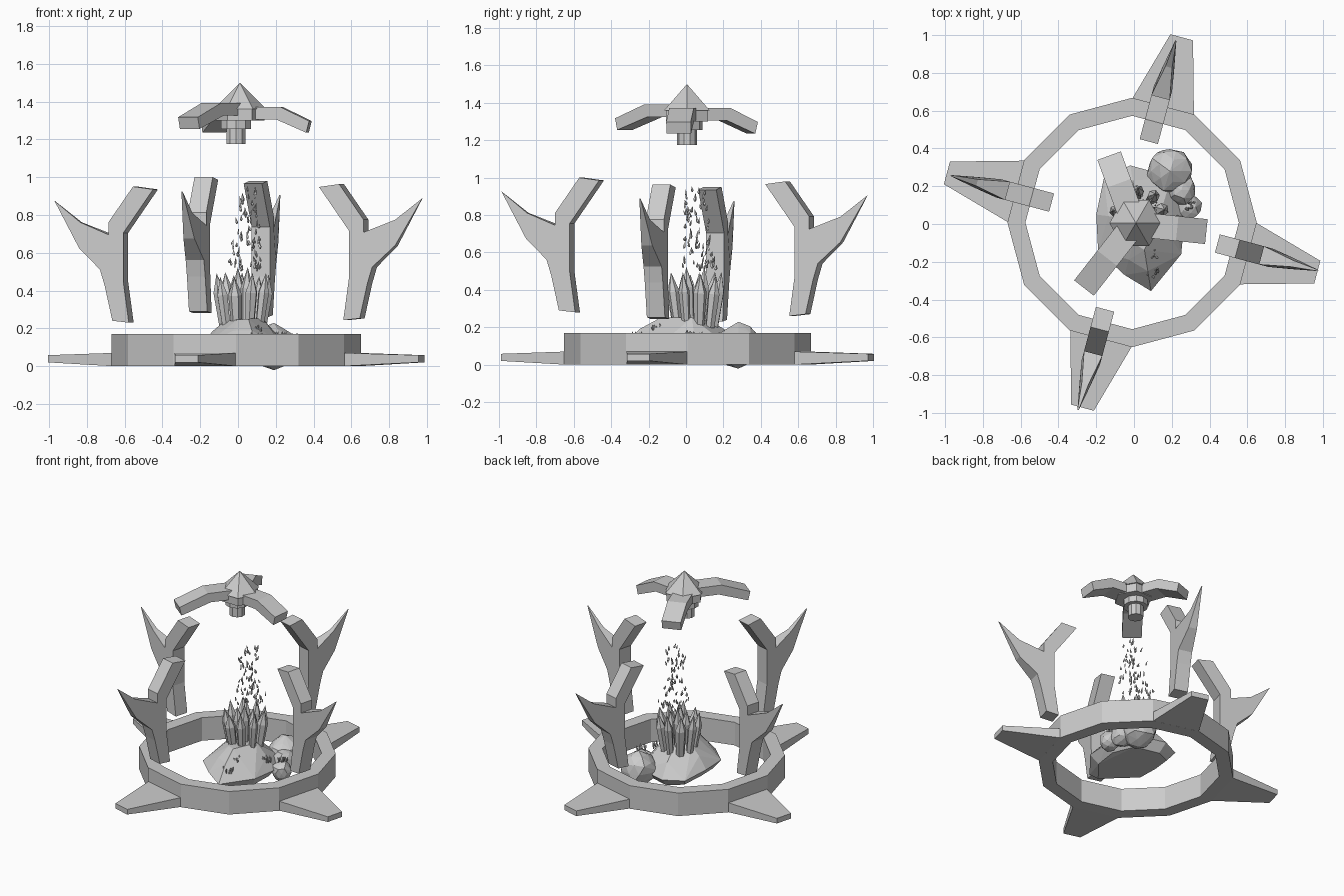
import bpy, bmesh, random
from math import radians, cos, sin, pi
from mathutils import Vector, Matrix

if "Cube" in bpy.data.objects:
    bpy.data.objects.remove(bpy.data.objects["Cube"])

random.seed(4)


def finish(name, bm):
    bmesh.ops.recalc_face_normals(bm, faces=bm.faces)
    me = bpy.data.meshes.new(name)
    bm.to_mesh(me)
    bm.free()
    ob = bpy.data.objects.new(name, me)
    bpy.context.collection.objects.link(ob)
    return ob


def profile_solid(name, pts, place):
    """Side profile of (radius, z, half thickness) given depth across the plane."""
    bm = bmesh.new()
    left = [bm.verts.new((r, -t, z)) for r, z, t in pts]
    right = [bm.verts.new((r, t, z)) for r, z, t in pts]
    bm.faces.new(left)
    bm.faces.new(right[::-1])
    for i in range(len(pts)):
        j = (i + 1) % len(pts)
        bm.faces.new((left[i], right[i], right[j], left[j]))
    bm.transform(place)
    return finish(name, bm)


def shard(bm, base, tip, r, sides=6, waist=0.65, foot=0.75):
    """Pointed crystal: narrow foot, wide waist, sharp tip."""
    base, tip = Vector(base), Vector(tip)
    axis = tip - base
    rot = axis.to_track_quat('Z', 'Y').to_matrix().to_4x4()
    spin = random.random() * pi
    rings = []
    for f, k in ((0, foot), (waist, 1.0)):
        rings.append([bm.verts.new(base + rot @ Vector((
            r * k * cos(spin + 2 * pi * i / sides),
            r * k * sin(spin + 2 * pi * i / sides), axis.length * f)))
            for i in range(sides)])
    top = bm.verts.new(tip)
    bm.faces.new(rings[0][::-1])
    for i in range(sides):
        j = (i + 1) % sides
        bm.faces.new((rings[0][i], rings[0][j], rings[1][j], rings[1][i]))
        bm.faces.new((rings[1][i], rings[1][j], top))


def hull(name, points):
    bm = bmesh.new()
    for p in points:
        bm.verts.new(p)
    res = bmesh.ops.convex_hull(bm, input=bm.verts)
    bmesh.ops.delete(bm, geom=[v for v in bm.verts if not v.link_faces], context='VERTS')
    return finish(name, bm)


def cylinder(name, x, y, z0, z1, r0, r1, sides, spin=0):
    bm = bmesh.new()
    bmesh.ops.create_cone(bm, cap_ends=True, segments=sides, radius1=r0, radius2=r1, depth=z1 - z0,
                          matrix=Matrix.Translation((x, y, (z0 + z1) / 2)) @ Matrix.Rotation(spin, 4, 'Z'))
    return finish(name, bm)


def turn(angle, x=0, y=0, z=0):
    return Matrix.Translation((x, y, z)) @ Matrix.Rotation(radians(angle), 4, 'Z')


# Twelve-sided base ring
CX, CY = -0.01, 0.008
bm = bmesh.new()
loops = [[bm.verts.new((CX + r * cos(i * pi / 6), CY + r * sin(i * pi / 6), z)) for i in range(12)]
         for r, z in ((0.66, 0), (0.66, 0.17), (0.565, 0.17), (0.565, 0))]
for a in range(4):
    for i in range(12):
        b, j = (a + 1) % 4, (i + 1) % 12
        bm.faces.new((loops[a][i], loops[a][j], loops[b][j], loops[b][i]))
finish("base_ring", bm)

# Tapered feet on four ring edges
for n, ang in enumerate((75, 165, 255, 345)):
    foot = [(0.63, 0.0, 0.17), (1.015, 0.02, 0.062), (1.015, 0.058, 0.062), (0.63, 0.07, 0.17)]
    profile_solid(f"foot_{n + 1}", foot, turn(ang, CX, CY))

# Floating forked pillars
pillar = [(0.59, 0.235, .05), (0.68, 0.245, .05), (0.722, 0.43, .05), (0.748, 0.516, .05),
          (0.868, 0.63, .03), (1.01, 0.88, .003), (0.865, 0.766, .018), (0.70, 0.70, .05),
          (0.70, 0.768, .05), (0.567, 0.955, .05), (0.457, 0.94, .05), (0.62, 0.71, .05), (0.62, 0.45, .05)]
for n, (ang, x, y, z) in enumerate(((75, -.04, -.005, .025), (165, 0.005, -.005, -.005),
                                    (255, -.035, -.01, .045), (345, 0, .015, .008))):
    profile_solid(f"pillar_{n + 1}", pillar, turn(ang, x, y, z))

# Crown: pointed hub, stem and three drooping arms
cylinder("crown_hub", 0.01, 0.005, 1.30, 1.37, 0.13, 0.13, 6, pi / 2)
cylinder("crown_point", 0.01, 0.005, 1.36, 1.50, 0.14, 0, 6, pi / 2)
cylinder("crown_disc", -0.01, 0.005, 1.255, 1.305, 0.083, 0.083, 10)
cylinder("crown_stem", -0.01, 0.005, 1.175, 1.26, 0.053, 0.053, 10)
for n, (ang, ln, dz) in enumerate(((-6, .385, 0), (110, .385, 0), (232, .43, .02))):
    arm = [(0.0, 1.305, .066), (0.21, 1.305, .066), (ln - .015, 1.235, .066),
           (ln, 1.297, .066), (0.23, 1.372, .066), (0.0, 1.372, .066)]
    profile_solid(f"crown_arm_{n + 1}", arm, turn(ang, 0, 0, dz))

# Main rock mound: footprint shrunk upward
outline = [(.09, -.355), (.25, -.16), (.27, .05), (.2, .25), (-.02, .31), (-.16, .24), (-.2, .05), (-.19, -.14), (-.05, -.27)]
mound = []
for k, z in ((0.8, 0.03), (1.0, 0.09), (0.72, 0.18), (0.42, 0.24)):
    for x, y in outline[::(1 if z < .15 else 2)]:
        mound.append((0.03 + (x - 0.03) * k, 0.02 + (y - 0.02) * k, z + random.uniform(-.015, .015)))
hull("rock_mound", mound)

# Side boulders
for n, (x, y, z, r) in enumerate(((.19, .28, .10, .125), (.29, .09, .07, .07), (.25, .18, .09, .085))):
    bm = bmesh.new()
    bmesh.ops.create_icosphere(bm, subdivisions=2, radius=r)
    pts = [v.co * random.uniform(.88, 1.06) + Vector((x, y, z)) for v in bm.verts]
    bm.free()
    hull(f"boulder_{n + 1}", pts)

# Big crystals rising out of the mound
bm = bmesh.new()
c = Vector((0.025, 0.05, 0))
for i in range(9):
    a = 2 * pi * i / 9 + 0.2
    d = Vector((cos(a), sin(a), 0))
    shard(bm, c + d * 0.1 + Vector((0, 0, .20)),
          c + d * 0.14 + Vector((0, 0, random.uniform(.42, .50))), random.uniform(.03, .042))
for i in range(4):
    a = pi / 2 * i + 0.5
    d = Vector((cos(a), sin(a), 0))
    shard(bm, c + d * 0.035 + Vector((0, 0, .21)),
          c + d * 0.055 + Vector((0, 0, random.uniform(.47, .53))), random.uniform(.028, .036))
finish("large_crystals", bm)

# Small crystal clusters on the rocks
bm = bmesh.new()
for x, y, z in ((.10, -.155, .175), (.22, .02, .14), (.29, .09, .13), (.10, -.25, .13)):
    for i in range(9):
        p = Vector((x + random.uniform(-.025, .025), y + random.uniform(-.025, .025), z))
        shard(bm, p, p + Vector((random.uniform(-.01, .015), random.uniform(-.015, .01),
                                 random.uniform(.03, .05))), .006, 5)
finish("small_crystals", bm)

# Cloud of loose splinters drifting upward
bm = bmesh.new()
for i in range(75):
    z = 0.5 + 0.45 * random.random() ** 1.3
    s = 0.095 - 0.06 * (z - .5) / .45
    p = Vector((.035 + (z - .5) * .05 + random.uniform(-s, s), .05 + random.uniform(-s, s) * 1.2, z))
    shard(bm, p, p + Vector((random.uniform(-.012, .012), random.uniform(-.012, .012),
                             random.uniform(.025, .045))), random.uniform(.005, .010), 4, .25, .5)
finish("floating_splinters", bm)
